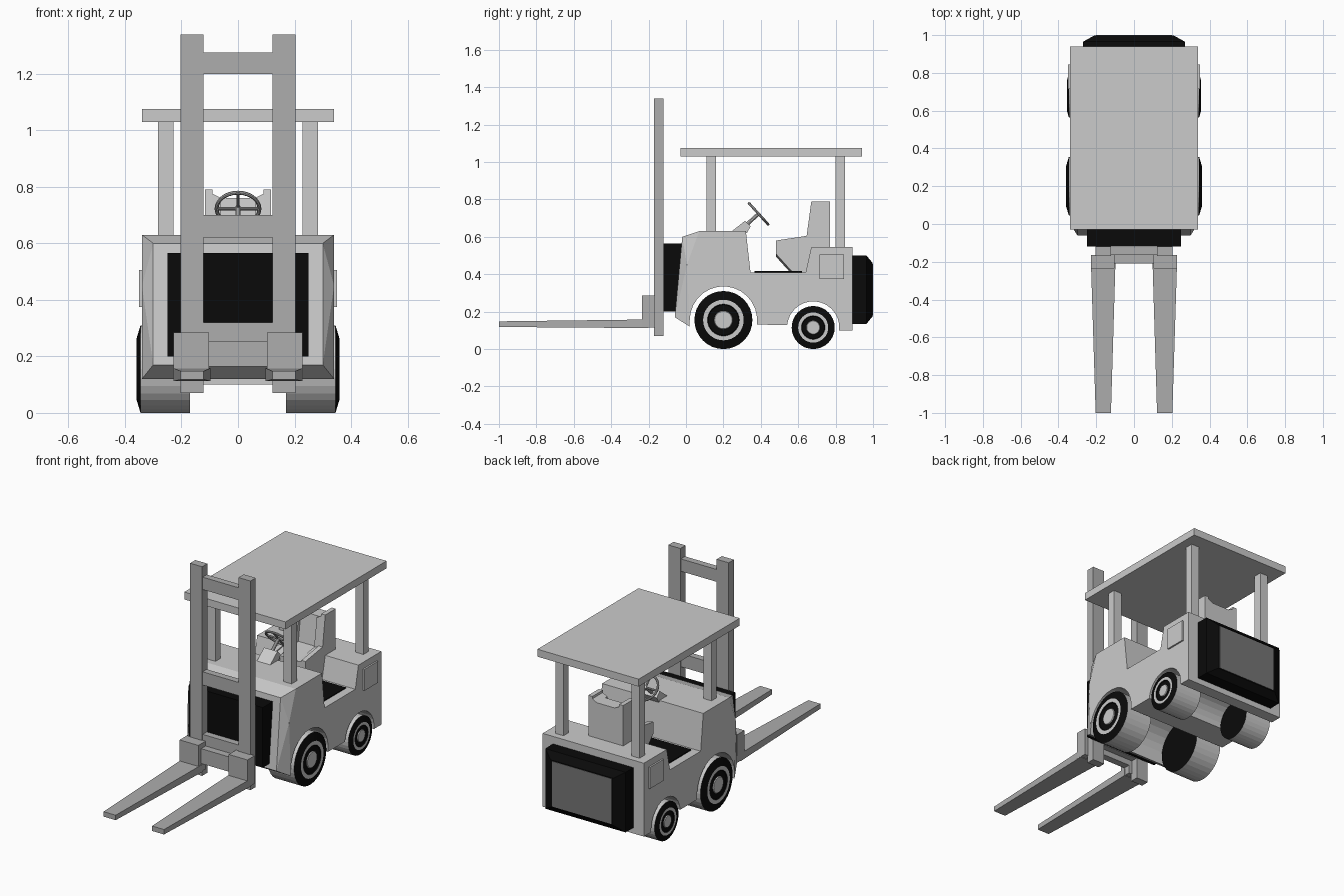
import bpy, bmesh, math
from mathutils import Vector, Matrix

if "Cube" in bpy.data.objects:
    bpy.data.objects.remove(bpy.data.objects["Cube"])


def material(name, v):
    m = bpy.data.materials.new(name)
    m.diffuse_color = (v, v, v, 1)
    m.use_nodes = True
    m.node_tree.nodes["Principled BSDF"].inputs["Base Color"].default_value = m.diffuse_color
    return m


BLACK = material("black", 0.003)
DARK = material("dark_grey", 0.42)
PANEL = material("panel_grey", 0.18)
LIGHT = material("light_grey", 0.8)


def finish(name, bm, mat=None):
    bmesh.ops.recalc_face_normals(bm, faces=bm.faces)
    me = bpy.data.meshes.new(name)
    bm.to_mesh(me)
    bm.free()
    ob = bpy.data.objects.new(name, me)
    bpy.context.collection.objects.link(ob)
    if mat:
        me.materials.append(mat)
    return ob


def box(name, x, y, z, mat=None):
    bm = bmesh.new()
    bmesh.ops.create_cube(bm, size=1)
    for v in bm.verts:
        v.co = [(a + b) / 2 + c * (b - a) for (a, b), c in zip((x, y, z), v.co)]
    return finish(name, bm, mat)


def prism(name, pts, x0, x1, mat=None):
    """Side profile (y, z) spanned between two x positions."""
    bm = bmesh.new()
    a = [bm.verts.new((x0, *p)) for p in pts]
    b = [bm.verts.new((x1, *p)) for p in pts]
    bm.faces.new(a)
    bm.faces.new(b)
    for i in range(len(pts)):
        bm.faces.new((a[i - 1], a[i], b[i], b[i - 1]))
    return finish(name, bm, mat)


def loft(name, rings, mat=None):
    """Skin between matching rings of points, closed at both ends."""
    bm = bmesh.new()
    rows = [[bm.verts.new(p) for p in r] for r in rings]
    for r, s in zip(rows, rows[1:]):
        for i in range(len(r)):
            bm.faces.new((r[i - 1], r[i], s[i], s[i - 1]))
    bm.faces.new(rows[0])
    bm.faces.new(rows[-1])
    return finish(name, bm, mat)


def rect_y(x0, x1, y, z0, z1):
    return [(x0, y, z0), (x1, y, z0), (x1, y, z1), (x0, y, z1)]


def arc(cy, cz, r, a0, a1, n=14):
    return [(cy + r * math.cos(math.radians(a0 + (a1 - a0) * i / n)),
             cz + r * math.sin(math.radians(a0 + (a1 - a0) * i / n))) for i in range(n + 1)]


# Body: side profile with wheel arches, nose tapered inwards
outline = [(-0.06, 0.17), (-0.02, 0.60), (0.07, 0.63), (0.32, 0.63), (0.345, 0.41),
           (0.64, 0.41), (0.67, 0.545), (0.89, 0.545), (0.89, 0.10)]
outline += arc(0.68, 0.115, 0.14, -6, 174) + arc(0.20, 0.155, 0.18, -8, 180) + [(0.02, 0.12)]
bm = bmesh.new()
sides = []
for s in (-1, 1):
    vs = [bm.verts.new((s * (0.30 if i < 2 else 0.34), *p)) for i, p in enumerate(outline)]
    e = bm.verts.new((s * 0.34, 0.005, 0.45))
    bm.faces.new([e] + vs[2:])
    for tri in ((vs[-1], vs[0], e), (e, vs[0], vs[1]), (e, vs[1], vs[2])):
        bm.faces.new(tri)
    sides.append(vs)
a, b = sides
for i in range(len(a)):
    bm.faces.new((a[i - 1], a[i], b[i], b[i - 1]))
finish("body", bm)

box("floor_mat", (-0.29, 0.29), (0.365, 0.62), (0.405, 0.416), BLACK)

# Front radiator and rear counterweight with panel
box("radiator", (-0.25, 0.25), (-0.12, 0.0), (0.20, 0.565), BLACK)
loft("counterweight", [rect_y(-0.27, 0.27, 0.88, 0.135, 0.50),
                       rect_y(-0.27, 0.27, 0.965, 0.135, 0.50),
                       rect_y(-0.21, 0.21, 0.998, 0.175, 0.46)], BLACK)
box("rear_panel", (-0.20, 0.20), (0.99, 1.0), (0.18, 0.455), PANEL)

# Roof
box("roof", (-0.34, 0.34), (-0.03, 0.94), (1.03, 1.075))

# Seat: centre cushion between two raised bolsters
prism("seat_centre", [(0.49, 0.50), (0.49, 0.565), (0.665, 0.585), (0.69, 0.76), (0.77, 0.76),
                      (0.77, 0.50), (0.65, 0.405), (0.575, 0.405)], -0.065, 0.065)
bolster = [(0.48, 0.51), (0.48, 0.58), (0.645, 0.605), (0.67, 0.79), (0.77, 0.79),
           (0.77, 0.50), (0.65, 0.405), (0.575, 0.405)]
for s in (-1, 1):
    ob = prism("seat_bolster", bolster, s * 0.06, s * 0.117)
    for v in ob.data.vertices:
        if v.co.z > 0.75 and abs(v.co.x) < 0.09:
            v.co.z -= 0.03
    for v in ob.data.vertices:
        if abs(v.co.x) < 0.09 and v.co.y < 0.68 and v.co.z < 0.65:
            v.co.z -= 0.015
    prism("seat_bolster_edge", bolster, s * 0.09, s * 0.117)

# Steering column and wheel
prism("dash_column", [(0.245, 0.63), (0.315, 0.685), (0.345, 0.655), (0.325, 0.62), (0.25, 0.62)],
      -0.045, 0.045)
centre = Vector((0, 0.388, 0.723))
axis = Vector((0, 0.74, 0.67)).normalized()
tilt = Matrix.Translation(centre) @ axis.to_track_quat('Z', 'X').to_matrix().to_4x4()


def rod(name, p, q, r, mat):
    p, q = Vector(p), Vector(q)
    bm = bmesh.new()
    m = Matrix.Translation((p + q) / 2) @ (q - p).to_track_quat('Z', 'Y').to_matrix().to_4x4()
    bmesh.ops.create_cone(bm, cap_ends=True, segments=10, radius1=r, radius2=r,
                          depth=(q - p).length, matrix=m)
    return finish(name, bm, mat)


bpy.ops.mesh.primitive_torus_add(major_radius=0.076, minor_radius=0.007,
                                 major_segments=28, minor_segments=8)
rim = bpy.context.object
rim.name = "steering_wheel_rim"
rim.matrix_world = tilt
rim.data.materials.append(DARK)
up = Vector((0, -axis.z, axis.y))
rod("steering_spoke", centre - Vector((0.075, 0, 0)), centre + Vector((0.075, 0, 0)), 0.006, DARK)
rod("steering_spoke", centre - up * 0.075, centre + up * 0.075, 0.006, DARK)
rod("steering_shaft", centre - axis * 0.09, centre + axis * 0.008, 0.010, LIGHT)

# Mast crossbars and carriage bar
for name, z in (("mast_top_bar", (1.20, 1.275)), ("mast_middle_bar", (0.62, 0.70)),
                ("mast_low_bar", (0.20, 0.32))):
    box(name, (-0.13, 0.13), (-0.165, -0.125), z, DARK)
box("carriage_bar", (-0.11, 0.11), (-0.208, -0.165), (0.165, 0.255), DARK)


# Lathed wheel on the x axis: list of (x, radius, material index of band leading to it)
def wheel(name, s, y, r, bulge):
    prof = [(0.17, 0, 0), (0.17, r, 0), (0.345, r, 1), (0.345 + bulge, r * 0.70, 0),
            (0.345 + bulge, r * 0.55, 1), (0.340 + bulge, r * 0.52, 0),
            (0.340 + bulge, r * 0.32, 0), (0.345 + bulge, r * 0.30, 1), (0.345 + bulge, 0, 1)]
    bm = bmesh.new()
    n = 32
    rows = []
    for x, rad, _ in prof:
        ang = [2 * math.pi * i / n for i in range(n if rad else 1)]
        rows.append([bm.verts.new((s * x, y + rad * math.cos(t), r + rad * math.sin(t))) for t in ang])
    for k in range(1, len(rows)):
        p, q = rows[k - 1], rows[k]
        for i in range(n):
            j = (i + 1) % n
            quad = [p[i % len(p)], p[j % len(p)], q[j % len(q)], q[i % len(q)]]
            f = bm.faces.new(list(dict.fromkeys(quad)))
            f.material_index = prof[k][2]
    ob = finish(name, bm, BLACK)
    ob.data.materials.append(LIGHT)


# Mirrored parts
for s, side in ((-1, "left"), (1, "right")):
    def mx(p, q):
        return tuple(sorted((s * p, s * q)))
    wheel(side + "_front_wheel", s, 0.20, 0.155, 0.014)
    wheel(side + "_rear_wheel", s, 0.68, 0.115, 0.010)
    box(side + "_front_post", mx(0.228, 0.283), (0.11, 0.16), (0.62, 1.035))
    box(side + "_rear_post", mx(0.228, 0.283), (0.80, 0.85), (0.54, 1.035))
    box(side + "_side_hatch", mx(0.33, 0.35), (0.715, 0.845), (0.375, 0.505))
    box(side + "_mast_rail", mx(0.122, 0.203), (-0.17, -0.12), (0.07, 1.34), DARK)
    box(side + "_fork_bracket", mx(0.102, 0.228), (-0.235, -0.165), (0.115, 0.285), DARK)
    loft(side + "_fork", [rect_y(*mx(0.098, 0.228), -0.20, 0.112, 0.158),
                          rect_y(*mx(0.122, 0.203), -1.0, 0.118, 0.148)], DARK)
